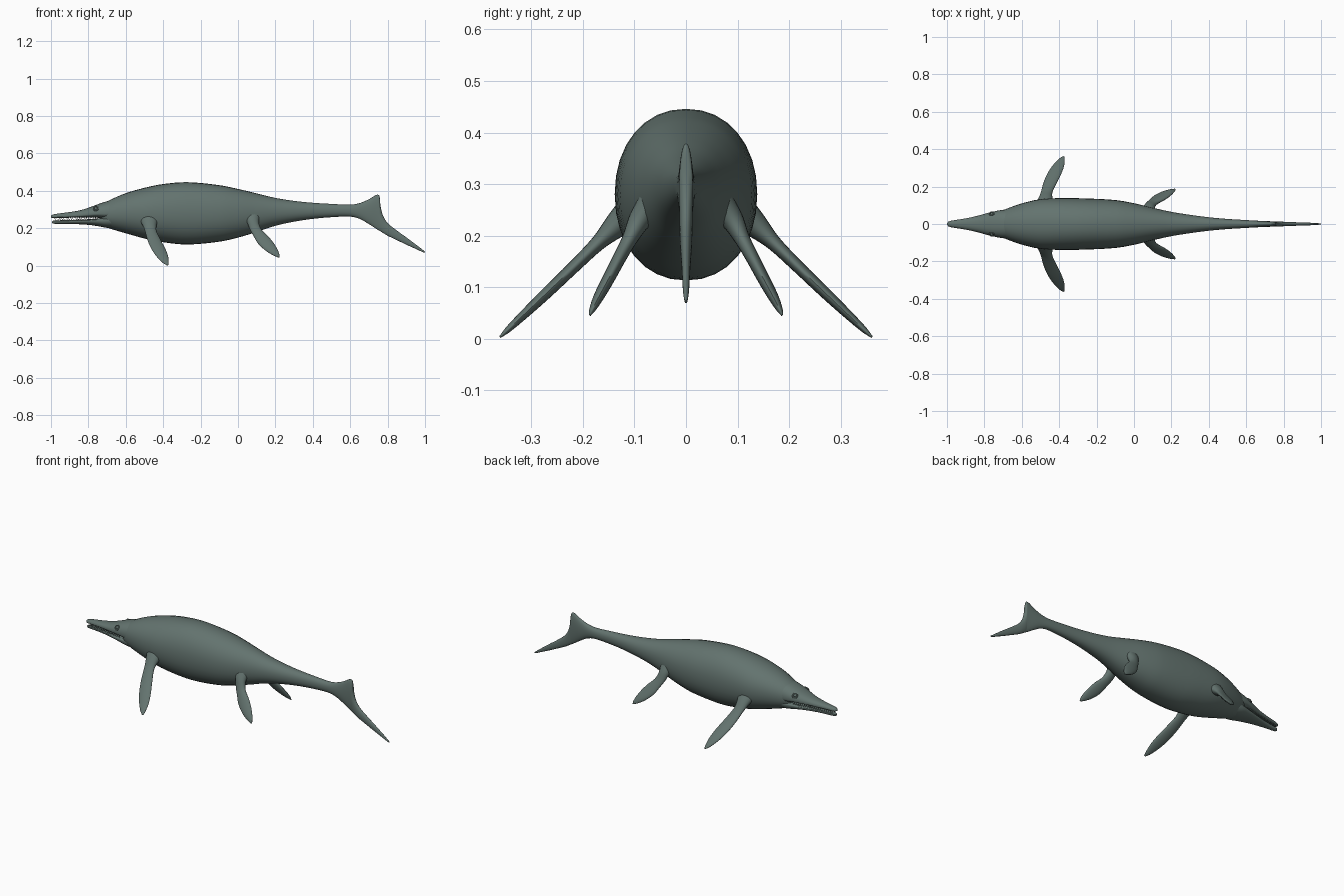
import bpy, bmesh, math
from mathutils import Vector

if "Cube" in bpy.data.objects:
    bpy.data.objects.remove(bpy.data.objects["Cube"])

skin = bpy.data.materials.new("grey_green_skin")
skin.diffuse_color = (0.125, 0.172, 0.158, 1)
skin.use_nodes = True
skin.node_tree.nodes["Principled BSDF"].inputs["Base Color"].default_value = skin.diffuse_color


def smooth_rows(rows, steps):
    """Smooth curve through rows of numbers, spaced by distance."""
    rows = [Vector(r) for r in rows]
    t = [0.0]
    for a, b in zip(rows, rows[1:]):
        t.append(t[-1] + (b - a).length)
    last = len(rows) - 1
    slope = []
    for i in range(last + 1):
        lo, hi = max(i - 1, 0), min(i + 1, last)
        slope.append((rows[hi] - rows[lo]) / (t[hi] - t[lo]))
    out = []
    for i in range(last):
        h = t[i + 1] - t[i]
        for k in range(steps):
            s = k / steps
            out.append(rows[i] * (2*s**3 - 3*s**2 + 1) + slope[i] * (h * (s**3 - 2*s**2 + s))
                       + rows[i + 1] * (3*s**2 - 2*s**3) + slope[i + 1] * (h * (s**3 - s**2)))
    return out + [rows[-1]]


def finish(bm, name):
    bmesh.ops.recalc_face_normals(bm, faces=bm.faces[:])
    mesh = bpy.data.meshes.new(name)
    bm.to_mesh(mesh)
    bm.free()
    mesh.materials.append(skin)
    ob = bpy.data.objects.new(name, mesh)
    bpy.context.collection.objects.link(ob)
    bpy.ops.object.select_all(action='DESELECT')
    ob.select_set(True)
    bpy.context.view_layer.objects.active = ob
    bpy.ops.object.shade_smooth_by_angle(angle=math.radians(50))
    return ob


def loft(name, rings):
    bm = bmesh.new()
    loops = [[bm.verts.new(p) for p in ring] for ring in rings]
    n = len(loops[0])
    for a, b in zip(loops, loops[1:]):
        for i in range(n):
            j = (i + 1) % n
            bm.faces.new((a[i], a[j], b[j], b[i]))
    bm.faces.new(loops[0])
    bm.faces.new(loops[-1])
    return finish(bm, name)


def body_loft(name, rows, mid, power=2.0, n=32):
    """Rows hold x, bottom z, top z, half width; mid is the height of the widest point."""
    rings = []
    for x, zb, zt, w in smooth_rows(rows, 4):
        zm = zb + (zt - zb) * mid
        ring = []
        for i in range(n):
            a = 2 * math.pi * i / n
            c, s = math.cos(a), math.sin(a)
            y = math.copysign(abs(c) ** (2 / power), c) * w
            u = math.copysign(abs(s) ** (2 / power), s)
            ring.append((x, y, zm + u * ((zt - zm) if u > 0 else (zm - zb))))
        rings.append(ring)
    return loft(name, rings)


def flipper(name, rows, side, n=20):
    """Rows hold y, z, leading x, trailing x, half thickness."""
    span = Vector((0, rows[-1][0] - rows[0][0], rows[-1][1] - rows[0][1])).normalized()
    normal = Vector((0, -span.z, span.y))
    rings = []
    for y, z, xl, xt, th in smooth_rows(rows, 4):
        ring = []
        for i in range(n):
            a = 2 * math.pi * i / n
            p = Vector(((xl + xt) / 2 + math.cos(a) * (xt - xl) / 2, y, z))
            p += normal * (math.sin(a) * th)
            ring.append((p.x, p.y * side, p.z))
        rings.append(ring)
    return loft(name, rings)


# trunk, tail and both tail lobes
body_loft("body_and_tail", [
    (-0.74, 0.245, 0.285, 0.03), (-0.72, 0.215, 0.325, 0.06), (-0.69, 0.20, 0.348, 0.078),
    (-0.6, 0.173, 0.387, 0.11), (-0.5, 0.145, 0.416, 0.133), (-0.4, 0.125, 0.436, 0.138),
    (-0.27, 0.113, 0.446, 0.137), (-0.1, 0.128, 0.43, 0.128), (0, 0.15, 0.41, 0.111),
    (0.1, 0.18, 0.386, 0.087), (0.2, 0.213, 0.362, 0.065), (0.3, 0.235, 0.346, 0.049),
    (0.4, 0.25, 0.336, 0.036), (0.5, 0.259, 0.33, 0.027), (0.6, 0.262, 0.326, 0.021),
    (0.65, 0.25, 0.334, 0.018), (0.7, 0.222, 0.355, 0.016), (0.74, 0.196, 0.378, 0.014),
    (0.755, 0.187, 0.375, 0.0135), (0.762, 0.183, 0.32, 0.013), (0.775, 0.175, 0.268, 0.0125),
    (0.8, 0.16, 0.228, 0.012), (0.85, 0.136, 0.187, 0.01), (0.9, 0.112, 0.151, 0.008),
    (0.96, 0.085, 0.106, 0.006), (0.995, 0.069, 0.079, 0.003), (1.0, 0.07, 0.075, 0.001),
], mid=0.5, power=2.15)

# upper head and snout
body_loft("upper_jaw", [
    (-1.0, 0.258, 0.266, 0.004), (-0.99, 0.254, 0.273, 0.014), (-0.95, 0.255, 0.28, 0.022),
    (-0.9, 0.256, 0.286, 0.03), (-0.84, 0.257, 0.297, 0.043), (-0.79, 0.257, 0.313, 0.057),
    (-0.75, 0.256, 0.328, 0.067), (-0.7, 0.25, 0.344, 0.076), (-0.64, 0.25, 0.355, 0.08),
], mid=0.3, power=2.3)

# lower jaw and throat
body_loft("lower_jaw", [
    (-0.995, 0.228, 0.236, 0.004), (-0.985, 0.224, 0.241, 0.012), (-0.93, 0.223, 0.243, 0.02),
    (-0.87, 0.222, 0.245, 0.031), (-0.8, 0.218, 0.248, 0.048), (-0.75, 0.211, 0.252, 0.06),
    (-0.7, 0.202, 0.258, 0.071), (-0.64, 0.20, 0.27, 0.075),
], mid=0.75, power=2.3)

# teeth along both jaws
bm = bmesh.new()
for side in (-1, 1):
    for i in range(20):
        f = i / 19
        x = -0.98 + 0.23 * f
        y = side * (0.012 + 0.039 * f ** 1.2)
        for base, tip, dx in ((0.259, 0.247, 0), (0.241 + 0.007 * f, 0.253, 0.006)):
            ring = [bm.verts.new((x + dx + 0.0028 * math.cos(a), y + 0.0028 * math.sin(a), base))
                    for a in (0, math.pi / 2, math.pi, 3 * math.pi / 2)]
            top = bm.verts.new((x + dx, y, tip))
            for k in range(4):
                bm.faces.new((ring[k], ring[(k + 1) % 4], top))
            bm.faces.new(ring)
finish(bm, "teeth")

for side, label in ((-1, "near"), (1, "far")):
    # paired flippers
    flipper("front_flipper_" + label, [
        (0.10, 0.25, -0.53, -0.42, 0.035), (0.138, 0.217, -0.51, -0.435, 0.024),
        (0.17, 0.186, -0.498, -0.436, 0.015), (0.22, 0.137, -0.484, -0.413, 0.012),
        (0.27, 0.089, -0.463, -0.388, 0.011), (0.31, 0.051, -0.437, -0.374, 0.009),
        (0.345, 0.018, -0.405, -0.371, 0.006), (0.361, 0.003, -0.383, -0.373, 0.002),
    ], side)
    flipper("hind_flipper_" + label, [
        (0.06, 0.27, 0.02, 0.12, 0.03), (0.09, 0.23, 0.048, 0.112, 0.022),
        (0.11, 0.192, 0.064, 0.126, 0.015), (0.13, 0.155, 0.085, 0.163, 0.013),
        (0.15, 0.117, 0.108, 0.193, 0.012), (0.17, 0.08, 0.148, 0.214, 0.01),
        (0.182, 0.056, 0.187, 0.222, 0.006), (0.187, 0.045, 0.212, 0.222, 0.002),
    ], side)
    # eye ball with a raised rim
    place = Vector((-0.76, side * 0.056, 0.305))
    bpy.ops.mesh.primitive_uv_sphere_add(segments=16, ring_count=10, radius=0.009,
                                         location=place - Vector((0, side * 0.003, 0)))
    ball = bpy.context.object
    ball.name = "eye_" + label
    bpy.ops.mesh.primitive_torus_add(major_segments=24, minor_segments=8, major_radius=0.013,
                                     minor_radius=0.0035, location=place,
                                     rotation=(side * math.radians(-55), 0, side * 0.2))
    rim = bpy.context.object
    rim.name = "eye_rim_" + label
    for ob in (ball, rim):
        ob.data.materials.append(skin)
        for poly in ob.data.polygons:
            poly.use_smooth = True
